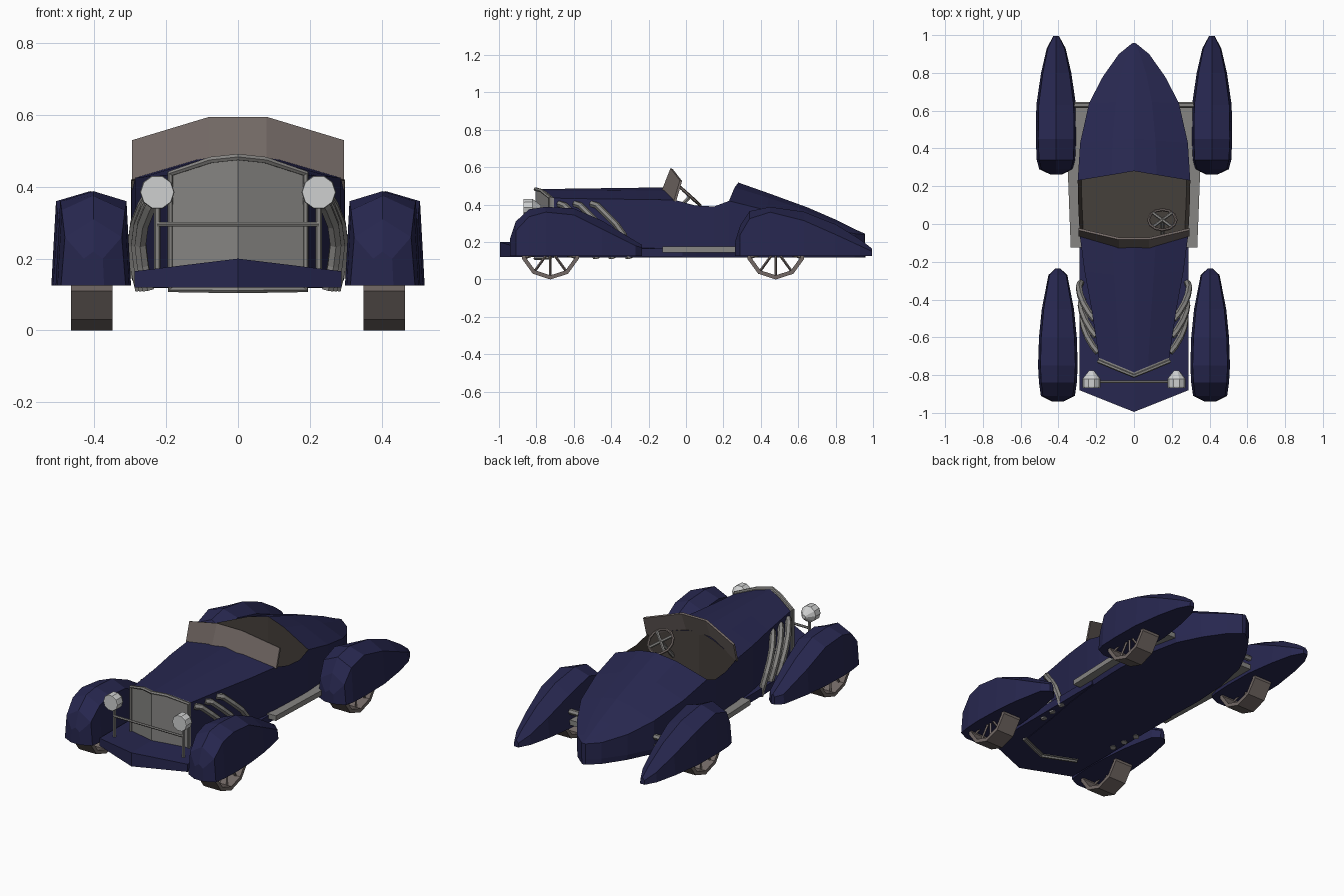
import bpy, bmesh, math
from mathutils import Vector

if "Cube" in bpy.data.objects:
    bpy.data.objects.remove(bpy.data.objects["Cube"])


def material(name, rgb):
    m = bpy.data.materials.new(name)
    m.diffuse_color = (*rgb, 1)
    m.use_nodes = True
    m.node_tree.nodes["Principled BSDF"].inputs["Base Color"].default_value = m.diffuse_color
    return m


NAVY = material("navy_paint", (0.02, 0.02, 0.078))
GREY = material("grey_metal", (0.24, 0.235, 0.225))
BROWN = material("brown_grey", (0.17, 0.14, 0.13))
DARK = material("dark_interior", (0.06, 0.05, 0.043))
LENS = material("lamp_silver", (0.62, 0.63, 0.63))


def mirror(ob):
    ob.modifiers.new("mirror", "MIRROR")


def loft(name, rings, mats, loop=False, rule=None, sym=False):
    """Skin a row of equal closed rings; caps the ends unless looped."""
    bm = bmesh.new()
    vs = [[bm.verts.new(p) for p in r] for r in rings]
    n, k = len(rings), len(rings[0])
    for i in range(n if loop else n - 1):
        for j in range(k):
            a, b = vs[i], vs[(i + 1) % n]
            f = bm.faces.new((a[j], a[(j + 1) % k], b[(j + 1) % k], b[j]))
            if rule:
                f.material_index = rule(i, j)
    if not loop:
        bm.faces.new(vs[0])
        bm.faces.new(vs[-1])
    bmesh.ops.remove_doubles(bm, verts=bm.verts, dist=1e-5)
    bmesh.ops.recalc_face_normals(bm, faces=bm.faces)
    me = bpy.data.meshes.new(name)
    bm.to_mesh(me)
    bm.free()
    for m in mats:
        me.materials.append(m)
    ob = bpy.data.objects.new(name, me)
    bpy.context.collection.objects.link(ob)
    if sym:
        mirror(ob)
    return ob


def tubes(name, paths, radius, mat, closed=False, sym=False, res=1):
    """Round bars following point paths."""
    cu = bpy.data.curves.new(name, "CURVE")
    cu.dimensions = "3D"
    cu.bevel_depth, cu.bevel_resolution, cu.use_fill_caps = radius, res, True
    for path in paths:
        sp = cu.splines.new("POLY")
        sp.points.add(len(path) - 1)
        for pt, p in zip(sp.points, path):
            pt.co = (*p, 1)
        sp.use_cyclic_u, sp.use_smooth = closed, False
    cu.materials.append(mat)
    ob = bpy.data.objects.new(name, cu)
    bpy.context.collection.objects.link(ob)
    if sym:
        mirror(ob)
    return ob


def circle(r, n, fn, start=0.0):
    return [fn(r * math.cos(start + 2 * math.pi * i / n),
               r * math.sin(start + 2 * math.pi * i / n)) for i in range(n)]


# Body: hood, open cockpit and boat tail in one loft
# (y centre, y edge, half width, z top, z mid, z shoulder)
stations = [
    (-0.79, -0.715, 0.185, 0.483, 0.472, 0.435),
    (-0.5, -0.45, 0.225, 0.487, 0.474, 0.43),
    (-0.28, -0.25, 0.262, 0.49, 0.475, 0.428),
    (-0.12, -0.06, 0.287, 0.492, 0.476, 0.425),
    (-0.12, -0.06, 0.287, 0.2, 0.2, 0.425),
    (0.05, 0.05, 0.293, 0.2, 0.2, 0.395),
    (0.15, 0.15, 0.297, 0.2, 0.2, 0.39),
    (0.28, 0.23, 0.298, 0.2, 0.2, 0.42),
    (0.28, 0.23, 0.298, 0.518, 0.492, 0.42),
    (0.45, 0.43, 0.285, 0.458, 0.436, 0.37),
    (0.65, 0.64, 0.238, 0.385, 0.367, 0.315),
    (0.8, 0.78, 0.165, 0.32, 0.307, 0.27),
    (0.9, 0.9, 0.08, 0.27, 0.265, 0.245),
    (0.96, 0.955, 0.012, 0.243, 0.242, 0.24),
]


def body_ring(yc, ye, w, zt, zm, zs):
    x1 = w - 0.02 if zt < 0.21 else 0.4 * w
    half = [(0, zt), (x1, zm), (w, zs), (w, 0.15), (0.96 * w, 0.118), (0, 0.118)]
    pts = [(x, yc + (ye - yc) * x / w, z) for x, z in half]
    return pts + [(-x, y, z) for x, y, z in pts[4:0:-1]]


loft("body", [body_ring(*s) for s in stations], [NAVY, DARK],
     rule=lambda i, j: int(3 <= i <= 7 and j in (0, 1, 8, 9)))

# Front apron, pointed at the centre
loft("front_apron", [
    [(x, y0, 0.12), (x, y0, z), (x, -0.72, z), (x, -0.02, 0.165), (x, -0.02, 0.12)]
    for x, y0, z in [(-0.288, -0.88, 0.165), (0, -0.995, 0.2), (0.288, -0.88, 0.165)]], [NAVY])

# Fenders: (y, half width, ridge z, shoulder z)
front = [(-0.94, 0.03, 0.22, 0.2), (-0.91, 0.09, 0.31, 0.26), (-0.84, 0.1, 0.375, 0.335),
         (-0.75, 0.105, 0.388, 0.36), (-0.6, 0.1, 0.38, 0.345), (-0.45, 0.085, 0.315, 0.27),
         (-0.27, 0.05, 0.205, 0.18), (-0.235, 0.012, 0.185, 0.17)]
rear = [(0.262, 0.03, 0.2, 0.18), (0.29, 0.09, 0.29, 0.24), (0.34, 0.103, 0.365, 0.325),
        (0.45, 0.108, 0.388, 0.36), (0.63, 0.105, 0.362, 0.315), (0.8, 0.08, 0.295, 0.24),
        (0.93, 0.05, 0.215, 0.18), (0.995, 0.015, 0.165, 0.15)]
for name, cx, st in (("front_fender", 0.403, front), ("rear_fender", 0.412, rear)):
    loft(name, [[(cx - w, y, 0.125), (cx - 0.88 * w, y, zs), (cx, y, zr),
                 (cx + 0.88 * w, y, zs), (cx + w, y, 0.125)] for y, w, zr, zs in st],
         [NAVY], sym=True)

# Wheels: open ten-sided bands with hub and spokes
for name, cy in (("front_wheel", -0.725), ("rear_wheel", 0.48)):
    def ring(x, r, n=10):
        return circle(r, n, lambda a, b: (x, cy + a, 0.16 + b), -math.pi / 2)
    bands = [ring(0.35, 0.16), ring(0.465, 0.16), ring(0.465, 0.138), ring(0.35, 0.138)]
    loft(name + "_rim", bands, [BROWN], loop=True, sym=True)
    loft(name + "_hub", [ring(0.36, 0.03), ring(0.455, 0.03)], [BROWN], sym=True)
    tubes(name + "_spokes", [[a, b] for a, b in zip(ring(0.435, 0.02), ring(0.435, 0.145))],
          0.007, BROWN, sym=True, res=0)

# Grille: V-shaped plate with a bar frame
outline = [(-0.188, -0.727, 0.113), (0, -0.805, 0.113), (0.188, -0.727, 0.113),
           (0.188, -0.727, 0.437), (0.075, -0.774, 0.475), (0, -0.805, 0.483),
           (-0.075, -0.774, 0.475), (-0.188, -0.727, 0.437)]
cols = [(-0.188, 0.437), (-0.075, 0.475), (0, 0.483), (0.075, 0.475), (0.188, 0.437)]
loft("grille", [[(x, y, 0.115), (x, y, z), (x, y + 0.02, z), (x, y + 0.02, 0.115)]
                for x, z in cols for y in [-0.805 + 0.415 * abs(x)]], [GREY])
tubes("grille_frame", [outline], 0.01, GREY, closed=True)

# Headlights, their posts and the cross bar
lamp = [(-0.868, 0.046), (-0.86, 0.048), (-0.82, 0.048), (-0.775, 0.012)]
loft("headlight", [circle(r, 10, lambda a, b: (0.225 + a, y, 0.385 + b)) for y, r in lamp],
     [LENS], sym=True)
tubes("headlight_post", [[(0.225, -0.83, 0.15), (0.225, -0.83, 0.36)]], 0.009, GREY, sym=True)
tubes("lamp_bar", [[(-0.225, -0.835, 0.296), (0.225, -0.835, 0.296)]], 0.007, GREY)

# Three exhaust pipes on each side
pipes = []
for y, dx in ((-0.67, 0), (-0.585, 0.01), (-0.495, 0.02)):
    pipes.append([(0.19 + dx, y - 0.01, 0.405), (0.215 + dx, y + 0.02, 0.395),
                  (0.245 + dx, y + 0.07, 0.345), (0.265 + dx, y + 0.12, 0.295),
                  (0.272 + dx, y + 0.16, 0.24), (0.265 + dx, y + 0.18, 0.18),
                  (0.25 + dx, y + 0.19, 0.113)])
tubes("exhaust_pipes", pipes, 0.018, GREY, sym=True)

# Running boards, reaching back inside the rear fenders
board = [(0.25, -0.125), (0.335, -0.125), (0.35, 0.27), (0.32, 0.64), (0.22, 0.64)]
loft("running_board", [[(x, y, z) for x, y in board] for z in (0.145, 0.175)], [GREY], sym=True)
tubes("rear_fender_strut", [[(0.2, 0.63, 0.22), (0.35, 0.63, 0.22)]], 0.016, GREY, sym=True)

# Windscreen, wrapped back at the sides
screen = [(-0.295, -0.065, 0.42, -0.033, 0.53), (-0.08, -0.13, 0.475, -0.083, 0.595),
          (0.08, -0.13, 0.475, -0.083, 0.595), (0.295, -0.065, 0.42, -0.033, 0.53)]
loft("windscreen", [[(x, yb, zb), (x, yt, zt), (x, yt + 0.012, zt - 0.004),
                     (x, yb + 0.012, zb - 0.004)] for x, yb, zb, yt, zt in screen], [BROWN])

# Steering wheel, tilted towards the driver
c, u, v = Vector((0.15, 0.022, 0.445)), Vector((1, 0, 0)), Vector((0, 0.74, -0.67))
axis = Vector((0, -0.67, -0.74))
tubes("steering_rim", [circle(0.073, 12, lambda a, b: c + a * u + b * v)], 0.008, BROWN, closed=True)
tubes("steering_spokes", [[c, p] for p in circle(0.07, 4, lambda a, b: c + a * u + b * v,
                                                 math.pi / 4)], 0.009, GREY)
tubes("steering_column", [[c, c + 0.2 * axis]], 0.011, GREY)
